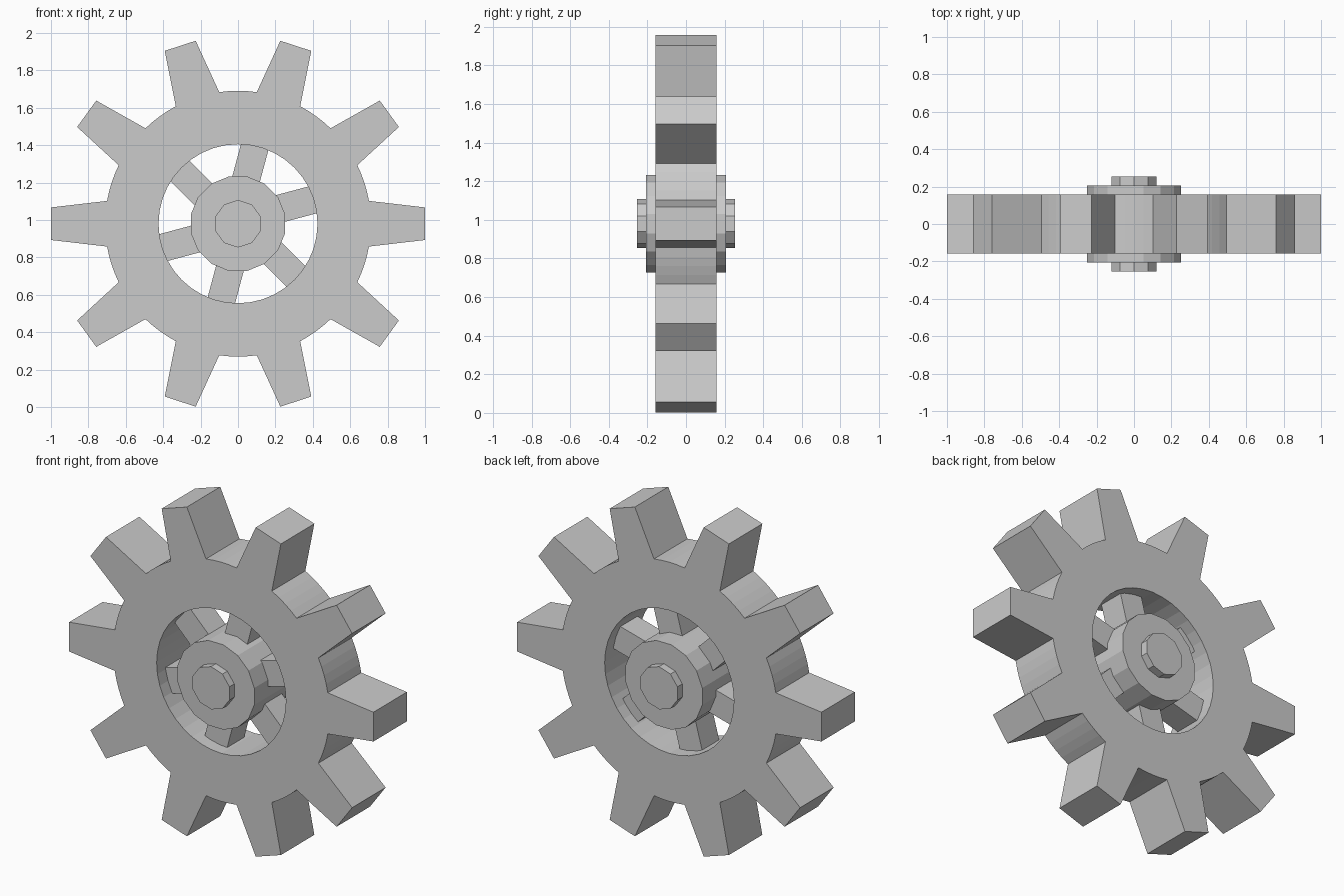
import bpy, bmesh
from math import radians, cos, sin, atan2, hypot

CENTRE_Z = 0.98
TEETH, SPOKES = 10, 6

default = bpy.data.objects.get("Cube")
if default:
    bpy.data.objects.remove(default, do_unlink=True)

grey = bpy.data.materials.new("plain_grey")
grey.use_nodes = True
colour = (0.6, 0.6, 0.6, 1)
grey.diffuse_color = colour
grey.node_tree.nodes["Principled BSDF"].inputs["Base Color"].default_value = colour


def polar(radius, degrees):
    a = radians(degrees)
    return radius * cos(a), radius * sin(a)


def turn(x, z, degrees):
    c, s = cos(radians(degrees)), sin(radians(degrees))
    return x * c - z * s, x * s + z * c


def circle(radius, sides, start=0):
    return [polar(radius, start + i * 360 / sides) for i in range(sides)]


def plate(name, loops, half_depth):
    """Fill closed x-z outlines (later loops are holes) and extrude along y."""
    bm = bmesh.new()
    edges = []
    for loop in loops:
        vs = [bm.verts.new((x, -half_depth, z + CENTRE_Z)) for x, z in loop]
        edges += [bm.edges.new((v, vs[i - 1])) for i, v in enumerate(vs)]
    bmesh.ops.triangle_fill(bm, edges=edges, use_beauty=True)
    ext = bmesh.ops.extrude_face_region(bm, geom=bm.faces[:], use_keep_orig=True)
    moved = [g for g in ext["geom"] if isinstance(g, bmesh.types.BMVert)]
    bmesh.ops.translate(bm, verts=moved, vec=(0, 2 * half_depth, 0))
    bmesh.ops.recalc_face_normals(bm, faces=bm.faces[:])
    mesh = bpy.data.meshes.new(name)
    bm.to_mesh(mesh)
    bm.free()
    mesh.materials.append(grey)
    obj = bpy.data.objects.new(name, mesh)
    bpy.context.collection.objects.link(obj)
    return obj


# Toothed ring: tapered teeth joined by short arcs, round hole in the middle
tooth = [(0.70, -0.122), (1.0, -0.087), (1.0, 0.087), (0.70, 0.122)]
root_radius = hypot(*tooth[-1])
pitch = 360 / TEETH
root_angle = atan2(tooth[-1][1], tooth[-1][0]) * 180 / 3.14159265
gap = pitch - 2 * root_angle
outline = []
for i in range(TEETH):
    outline += [turn(x, z, i * pitch) for x, z in tooth]
    outline += [polar(root_radius, i * pitch + root_angle + gap * t)
                for t in (0.25, 0.5, 0.75)]
plate("toothed_ring", [outline, circle(0.425, 40)], 0.157)

# Hub and axle
plate("hub", [circle(0.257, 16, 360 / 32)], 0.207)
plate("axle", [circle(0.127, 10, 90)], 0.253)

# Slightly offset spokes from hub to ring
spoke = [(0.18, -0.055), (0.436, -0.055), (0.436, 0.095), (0.18, 0.095)]
for i in range(SPOKES):
    angle = 15 + i * 360 / SPOKES
    plate(f"spoke_{i + 1}", [[turn(x, z, angle) for x, z in spoke]], 0.08)
